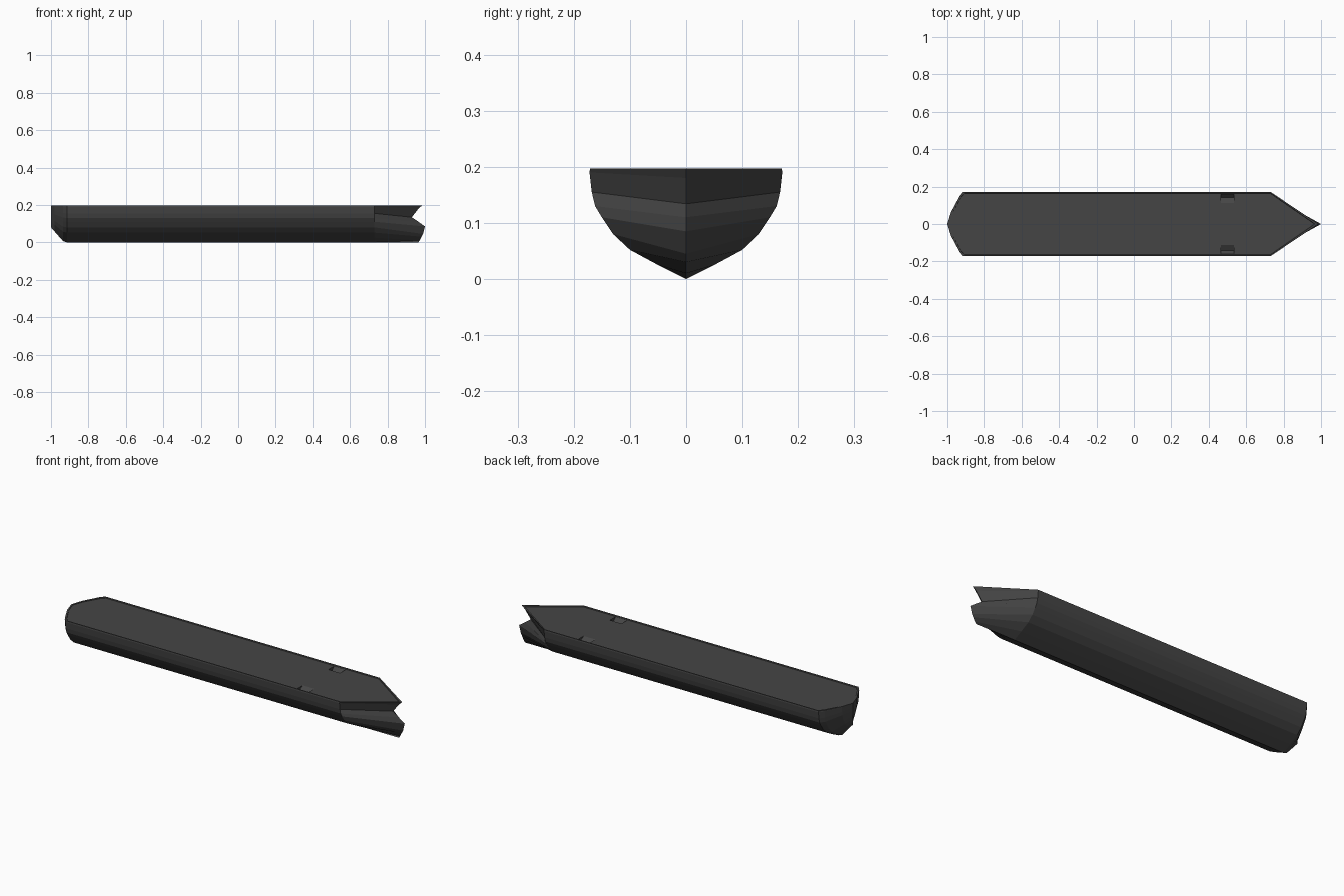
import bpy, bmesh

if "Cube" in bpy.data.objects:
    bpy.data.objects.remove(bpy.data.objects["Cube"])

grey = bpy.data.materials.new("charcoal grey")
grey.diffuse_color = (0.06, 0.06, 0.06, 1)
grey.use_nodes = True
grey.node_tree.nodes["Principled BSDF"].inputs["Base Color"].default_value = grey.diffuse_color

# Half cross-section (y, z) from keel to gunwale, then the lip down to the deck
SECTION = [(0, 0), (0.05, 0.025), (0.10, 0.052), (0.13, 0.08), (0.15, 0.11),
           (0.162, 0.13), (0.168, 0.155), (0.172, 0.19), (0.171, 0.197),
           (0.165, 0.197), (0.163, 0.193)]
# Stem (x, z): ram below, notch, and overhanging prow; one point per section point
STEM = [(0.965, 0.0), (0.972, 0.01), (0.982, 0.03), (0.99, 0.045), (1.0, 0.085),
        (0.965, 0.11), (0.93, 0.134), (0.965, 0.18), (0.985, 0.197),
        (0.968, 0.197), (0.965, 0.193)]
# Stations (x, width scale, keel height) along the stern and the straight body
STATIONS = [(-1.0, 0, 0.08), (-0.98, 0.37, 0.057), (-0.935, 0.86, 0.006),
            (-0.915, 1, 0), (0.73, 1, 0)]
TOP = 0.197


def half_rows(side):
    rows = []
    for x, wide, keel in STATIONS:
        row = []
        for i, (y, z) in enumerate(SECTION):
            inset = 0.008 if i >= 9 and x < -0.9 else 0
            row.append((x + inset, side * y * wide, keel + z * (TOP - keel) / TOP))
        rows.append(row)
    rows.append([(x, 0, z) for x, z in STEM])
    return rows


def make_object(name, bm):
    bmesh.ops.recalc_face_normals(bm, faces=bm.faces)
    mesh = bpy.data.meshes.new(name)
    bm.to_mesh(mesh)
    bm.free()
    mesh.materials.append(grey)
    obj = bpy.data.objects.new(name, mesh)
    bpy.context.collection.objects.link(obj)
    return obj


# Hull: loft both halves, weld along the centre line, close with the deck
bm = bmesh.new()
deck_edge = []
for side in (1, -1):
    grid = [[bm.verts.new(p) for p in row] for row in half_rows(side)]
    for a, b in zip(grid, grid[1:]):
        for j in range(len(SECTION) - 1):
            bm.faces.new((a[j], b[j], b[j + 1], a[j + 1]))
    edge = [row[-1] for row in grid]
    deck_edge += edge if side == 1 else edge[::-1]
bm.faces.new(deck_edge)
bmesh.ops.remove_doubles(bm, verts=bm.verts, dist=0.0005)
bmesh.ops.dissolve_degenerate(bm, edges=bm.edges, dist=0.0001)
hull = make_object("hull", bm)

# Small V-shaped recesses in the deck near the bow
for side in (1, -1):
    bm = bmesh.new()
    wedge = [(0.112, 0.193), (0.112, 0.22), (0.161, 0.22), (0.161, 0.193), (0.143, 0.175)]
    ends = [[bm.verts.new((x, side * y, z)) for y, z in wedge] for x in (0.465, 0.535)]
    for loop in ends:
        bm.faces.new(loop)
    for j in range(5):
        k = (j + 1) % 5
        bm.faces.new((ends[0][j], ends[0][k], ends[1][k], ends[1][j]))
    cutter = make_object("recess_cutter", bm)
    cutter.hide_render = True
    cutter.hide_viewport = True
    cut = hull.modifiers.new("deck recess", 'BOOLEAN')
    cut.operation = 'DIFFERENCE'
    cut.solver = 'EXACT'
    cut.object = cutter
